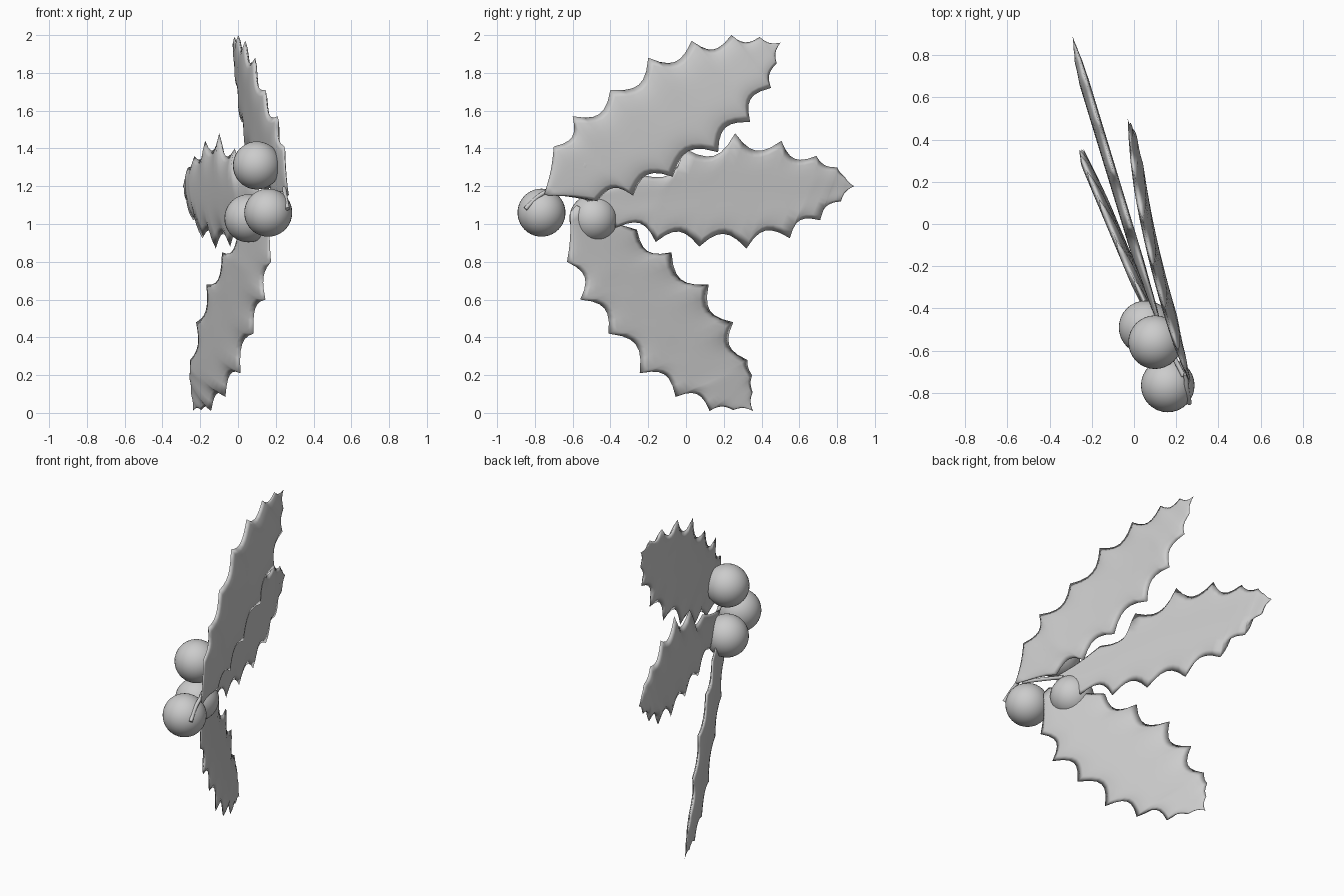
import bpy, bmesh
from mathutils import Vector

if "Cube" in bpy.data.objects:
    bpy.data.objects.remove(bpy.data.objects["Cube"])

STEPS, COLS = 6, 12   # samples per scallop, columns across a leaf


def scalloped_edge(teeth, inward):
    """Tooth tips joined by arcs that bow towards the leaf middle."""
    pts = []
    for i in range(len(teeth) - 1):
        a, b = Vector(teeth[i]), Vector(teeth[i + 1])
        d = b - a
        k = 0.06 if i == 0 else 0.5 * min(1, (d.length / 0.18) ** 1.5)
        c = (a + b) / 2 + Vector((-d.y, d.x)) * inward * k
        for j in range(STEPS):
            t = j / STEPS
            wa, wc, wb = (1 - t) ** 2, 2.8 * t * (1 - t), t * t
            pts.append((a * wa + c * wc + b * wb) / (wa + wc + wb))
    pts.append(Vector(teeth[-1]))
    return pts


def leaf(name, side_a, side_b, inward, bend, tilt, bulge, puff=.025):
    """side_a / side_b are (y, z) tooth tips; bend(y) gives the sideways lean.
    The leaf is a lens: a front and a back sheet meeting at thin edges."""
    ea = scalloped_edge(side_a, inward)
    eb = scalloped_edge(side_b, -inward)
    bm = bmesh.new()
    n = len(ea) - 1
    sheets = []
    for sign in (1, -1):
        grid = []
        for r, (p, q) in enumerate(zip(ea, eb)):
            along = r / n
            fade = min(1, 4 * along + .2, 3 * (1 - along))
            row = []
            for c in range(COLS + 1):
                s = c / COLS
                v = p.lerp(q, s)
                u = 2 * s - 1
                x = bend(v.x) + fade * (tilt * s + bulge * (1 - u * u)
                                        + sign * puff * (1 - u ** 4))
                row.append(bm.verts.new((x, v.x, v.y)))
            grid.append(row)
        for r in range(n):
            for c in range(COLS):
                bm.faces.new((grid[r][c], grid[r + 1][c], grid[r + 1][c + 1], grid[r][c + 1]))
        sheets.append(grid)
    # close the leaf base, then weld the two sheets along the edges
    for c in range(COLS):
        f, b = sheets[0][0], sheets[1][0]
        bm.faces.new((f[c], f[c + 1], b[c + 1], b[c]))
    bmesh.ops.remove_doubles(bm, verts=bm.verts, dist=0.0004)
    bmesh.ops.recalc_face_normals(bm, faces=bm.faces)
    me = bpy.data.meshes.new(name)
    bm.to_mesh(me)
    bm.free()
    ob = bpy.data.objects.new(name, me)
    bpy.context.collection.objects.link(ob)
    for f in me.polygons:
        f.use_smooth = True


def stem(name, pts, radius):
    cu = bpy.data.curves.new(name, 'CURVE')
    cu.dimensions = '3D'
    cu.bevel_depth = radius
    cu.bevel_resolution = 3
    cu.use_fill_caps = True
    sp = cu.splines.new('BEZIER')
    sp.bezier_points.add(len(pts) - 1)
    for bp, p in zip(sp.bezier_points, pts):
        bp.co = p
        bp.handle_left_type = bp.handle_right_type = 'AUTO'
    ob = bpy.data.objects.new(name, cu)
    bpy.context.collection.objects.link(ob)


# Leaves
leaf("upper_leaf",
     [(-.75, 1.16), (-.70, 1.41), (-.60, 1.57), (-.40, 1.71), (-.20, 1.88),
      (.03, 1.97), (.24, 2.0), (.39, 1.99), (.50, 1.96)],
     [(-.73, 1.15), (-.47, 1.12), (-.28, 1.15), (-.07, 1.25), (.17, 1.38),
      (.34, 1.54), (.45, 1.72), (.48, 1.85), (.50, 1.96)],
     -1, lambda y: .045 - .207 * y + .114 * y * y, .03, .003)
leaf("middle_leaf",
     [(-.54, 1.15), (-.24, 1.26), (-.01, 1.40), (.26, 1.48), (.505, 1.44),
      (.69, 1.36), (.80, 1.30), (.84, 1.25), (.89, 1.20)],
     [(-.54, 1.135), (-.37, .98), (-.16, .905), (.07, .88), (.32, .87),
      (.55, .925), (.71, 1.02), (.82, 1.12), (.89, 1.20)],
     -1, lambda y: -.02 - .305 * y, 0, -.012)
leaf("lower_leaf",
     [(-.615, 1.06), (-.63, .80), (-.56, .60), (-.41, .42), (-.245, .21),
      (-.055, .085), (.125, .01), (.25, .015), (.355, .01)],
     [(-.58, 1.10), (-.26, .97), (-.077, .85), (.12, .68), (.25, .48),
      (.325, .28), (.35, .20), (.353, .11), (.355, .01)],
     1, lambda y: -.09 - .42 * y, -.027, 0)

# Stems
stem("upper_stem", [(.263, -.85, 1.08), (.252, -.79, 1.14), (.245, -.71, 1.19)], .011)
stem("middle_stem", [(.235, -.72, 1.165), (.185, -.62, 1.155), (.13, -.48, 1.13)], .011)

# Berries
for i, pos in enumerate([(.16, -.765, 1.06), (.10, -.56, 1.31), (.055, -.49, 1.03)]):
    bpy.ops.mesh.primitive_uv_sphere_add(segments=32, ring_count=20, radius=.127, location=pos)
    bpy.context.object.name = f"berry_{i + 1}"
    bpy.ops.object.shade_smooth()
